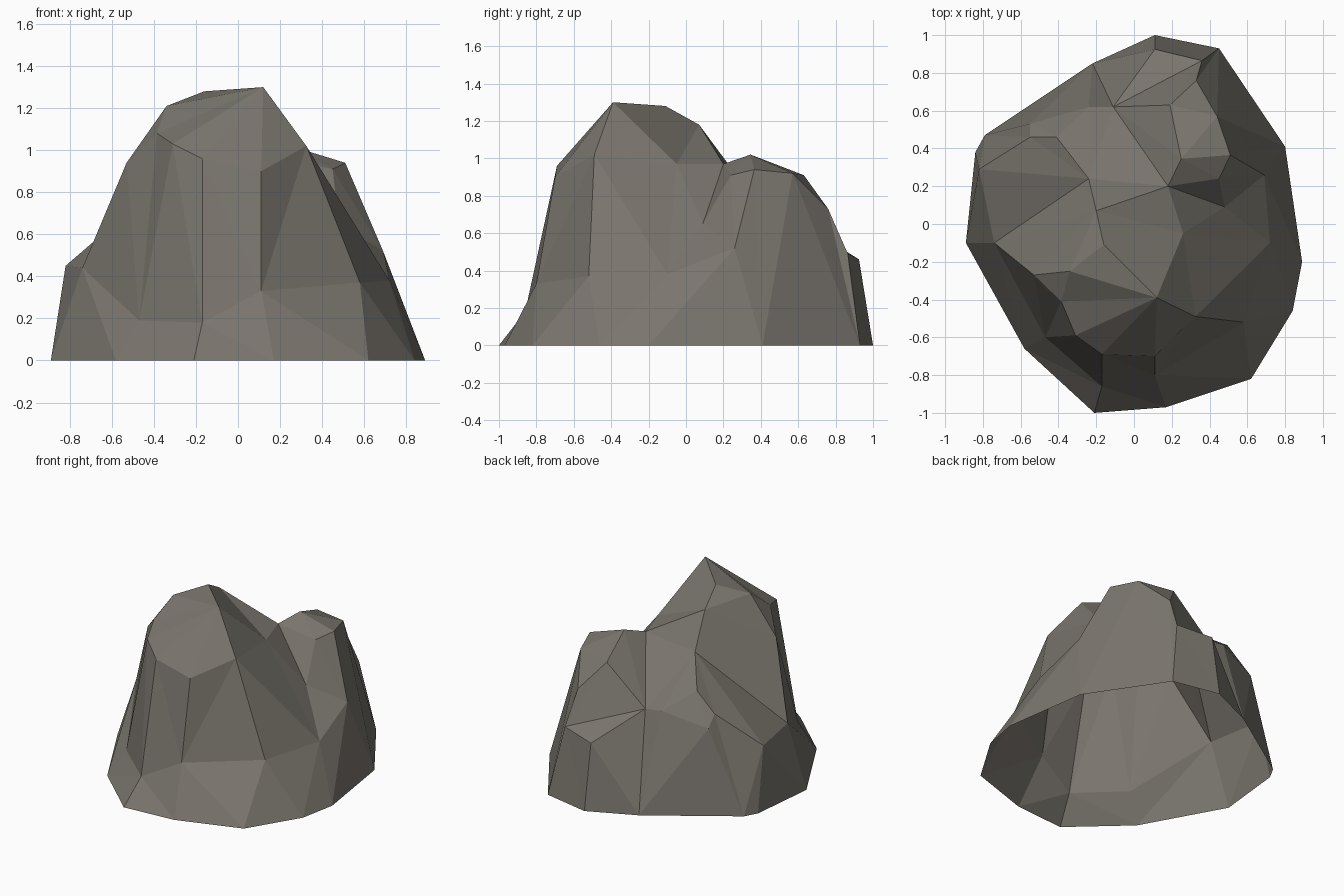
import bpy, bmesh
from mathutils import Vector
from mathutils.geometry import delaunay_2d_cdt

if "Cube" in bpy.data.objects:
    bpy.data.objects.remove(bpy.data.objects["Cube"])

# Ground outline (z = 0), running clockwise seen from above
base = [(-.89, -.10), (-.84, .38), (-.79, .47), (-.22, .85), (.11, 1.0), (.45, .93),
        (.80, .41), (.89, -.20), (.84, -.46), (.62, -.82), (.17, -.97), (-.21, -1.0),
        (-.58, -.66)]

# Low ledge corners around the foot of the rock
skirt = {
    "west": (-.74, -.10, .44), "west_back": (-.82, .29, .45),
    "back": (.11, .925, .46), "back_right": (.36, .865, .49),
    "right_back": (.69, .26, .52), "right": (.72, -.10, .38), "right_front": (.58, -.52, .37),
    "front": (.11, -.80, .33), "front_left": (-.17, -.86, .18), "left_front": (-.47, -.60, .19),
}
# Tall main crag with its sloping crown
crag = {
    "peak": (.12, -.39, 1.30), "crown_back": (-.16, -.11, 1.28), "crown_left": (-.34, -.25, 1.21),
    "brow_left": (-.385, -.41, 1.08), "brow_mid": (-.31, -.59, 1.03), "brow_front": (-.17, -.69, .96),
    "chin": (.11, -.70, .90), "cheek": (.325, -.49, 1.02), "flank": (.26, -.05, .97),
    "nape": (-.20, .07, 1.18), "spine": (-.24, .24, .95), "shoulder": (-.53, -.27, .94),
    "step_a": (-.41, .46, .80), "step_b": (-.55, .46, .67),
    "step_c": (-.55, .53, .59), "step_d": (-.24, .62, .67),
}
# Smaller knob behind on the right
knob = {
    "saddle": (.18, .20, .97), "knob_top": (.25, .345, 1.02), "knob_front": (.45, .24, .91),
    "knob_right": (.51, .365, .94), "knob_side": (.44, .57, .92), "knob_back": (.19, .63, .91),
    "knob_low": (.33, .76, .73), "gully": (.48, .09, .65), "notch": (-.11, .62, .65),
}
# Ridge lines that must stay as edges
ridges = [
    "peak crown_back crown_left brow_left brow_mid brow_front peak cheek right_front",
    "peak flank nape crown_back",
    "nape spine saddle flank gully saddle notch spine step_a step_b west_back west spine",
    "crown_left shoulder west left_front brow_mid",
    "shoulder brow_left",
    "brow_front front_left left_front",
    "brow_front chin front front_left",
    "front right_front right right_back gully knob_front knob_top saddle",
    "peak chin",
    "step_b step_c step_d notch back back_right notch knob_back knob_top",
    "step_a step_d",
    "knob_front knob_right knob_side knob_low back_right",
    "knob_right right_back",
    "knob_side knob_top",
    "knob_back knob_low",
]

points = [Vector((x, y, 0)) for x, y in base]
index = {}
for part in (skirt, crag, knob):
    for name, co in part.items():
        index[name] = len(points)
        points.append(Vector(co))

n = len(base)
edges = [(i, (i + 1) % n) for i in range(n)]
for line in ridges:
    names = line.split()
    edges += [(index[a], index[b]) for a, b in zip(names, names[1:])]

# Triangulate in plan inside the outline, then lift to the measured heights
flat, _, tris, origin, _, _ = delaunay_2d_cdt([p.xy for p in points], edges, [], 1, 1e-5)
bm = bmesh.new()
verts = []
for co, src in zip(flat, origin):
    if src:
        z = points[src[0]].z
    else:  # crossing point: blend nearby heights
        near = sorted(points, key=lambda p: (p.xy - co).length)[:3]
        z = sum(p.z for p in near) / 3
    verts.append(bm.verts.new((co.x, co.y, z)))
for t in tris:
    bm.faces.new([verts[i] for i in t])
bm.normal_update()
for f in bm.faces:
    if f.normal.z < 0:
        f.normal_flip()

mesh = bpy.data.meshes.new("rock")
bm.to_mesh(mesh)
bm.free()
rock = bpy.data.objects.new("rock", mesh)
bpy.context.collection.objects.link(rock)

# Warm grey stone
stone = bpy.data.materials.new("warm grey stone")
stone.diffuse_color = (.195, .18, .155, 1)
stone.use_nodes = True
stone.node_tree.nodes["Principled BSDF"].inputs["Base Color"].default_value = stone.diffuse_color
mesh.materials.append(stone)
